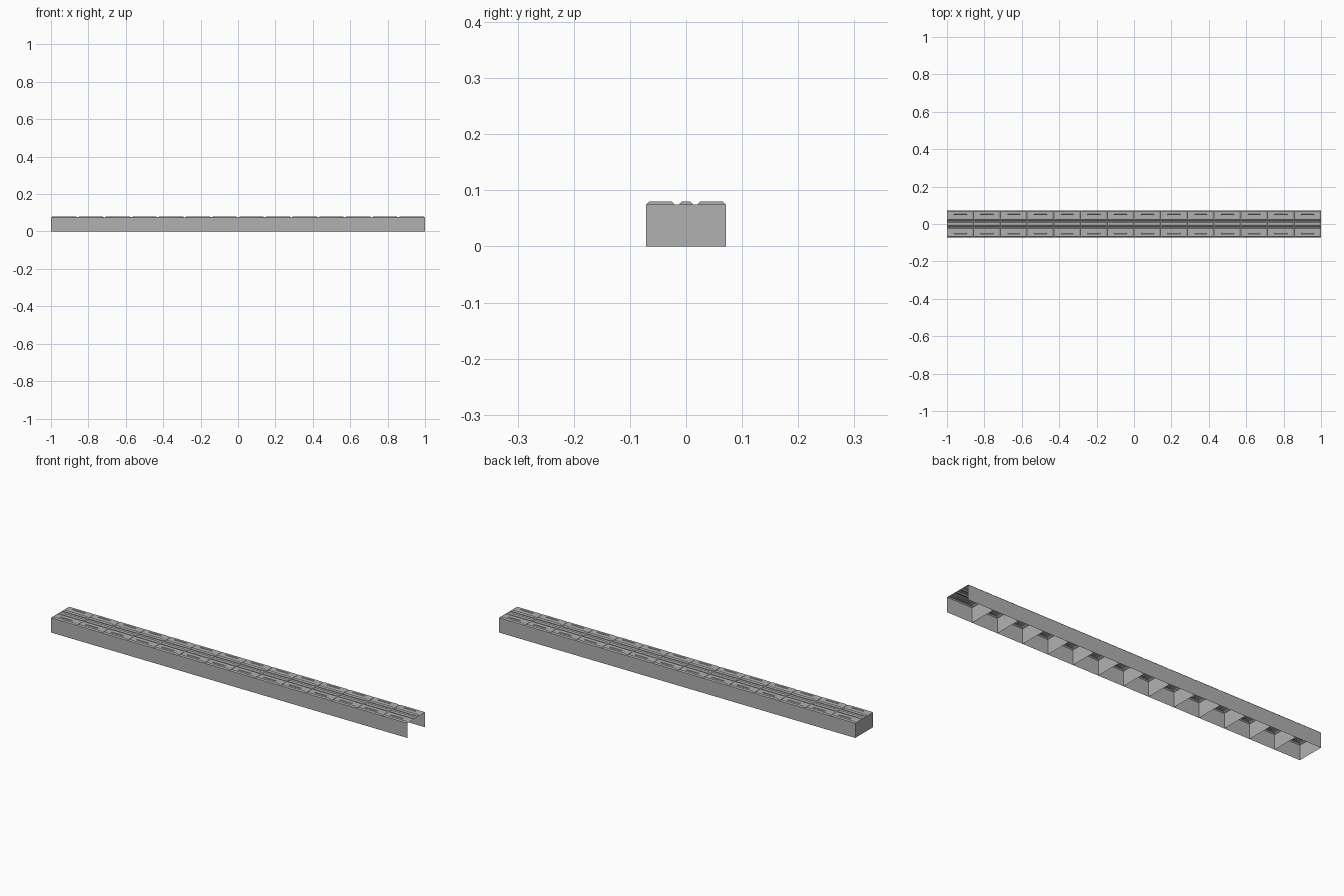
import bpy, bmesh

if "Cube" in bpy.data.objects:
    bpy.data.objects.remove(bpy.data.objects["Cube"])

N = 14
L = 2 / N           # length of one repeating cell
W = 0.071           # half width
Z0, Z1 = 0.075, 0.08
BX = 0.009          # bevel length at the cell ends

grey = bpy.data.materials.new("dark_grey")
grey.diffuse_color = (0.44, 0.44, 0.44, 1)
grey.use_nodes = True
grey.node_tree.nodes["Principled BSDF"].inputs["Base Color"].default_value = grey.diffuse_color


def rect(bm, x0, x1, y0, y1, z):
    return [bm.verts.new(p) for p in ((x0, y0, z), (x1, y0, z), (x1, y1, z), (x0, y1, z))]


def bridge(bm, a, b):
    for i in range(4):
        j = (i + 1) % 4
        bm.faces.new((a[i], a[j], b[j], b[i]))


def make(name, build):
    bm = bmesh.new()
    build(bm)
    me = bpy.data.meshes.new(name)
    bm.to_mesh(me)
    bm.free()
    me.materials.append(grey)
    ob = bpy.data.objects.new(name, me)
    bpy.context.collection.objects.link(ob)
    ob.location.x = -1
    arr = ob.modifiers.new("repeat", 'ARRAY')
    arr.count = N
    arr.use_relative_offset = False
    arr.use_constant_offset = True
    arr.constant_offset_displace = (L, 0, 0)
    return ob


# Open-bottomed channel: two side walls and a cross wall at each cell start
def channel(bm):
    for y, s in ((-W, 1), (W, -1)):
        pts = [(0, y, 0), (L, y, 0), (L, y, Z0), (0, y, Z0)]
        bm.faces.new([bm.verts.new(p) for p in pts[::s]])
    pts = [(0, W, 0), (0, -W, 0), (0, -W, Z0), (0, W, Z0)]
    bm.faces.new([bm.verts.new(p) for p in pts])


# Groove floors between the raised pads
def grooves(bm):
    for y0, y1 in ((-0.02, -0.0125), (0.0125, 0.02)):
        bm.faces.new(rect(bm, 0, L, y0, y1, Z0))


# Bevelled central rib
def rib(bm):
    a = rect(bm, 0, L, -0.0125, 0.0125, Z0)
    b = rect(bm, BX, L - BX, -0.0075, 0.0075, Z1)
    bridge(bm, a, b)
    bm.faces.new(b)


# Bevelled outer pads, each with a narrow sunken slot
def pads(bm):
    for s in (-1, 1):
        def ring(x, lo, hi, z):
            y0, y1 = sorted((s * lo, s * hi))
            return rect(bm, x, L - x, y0, y1, z)
        rings = [ring(0, 0.02, W, Z0), ring(BX, 0.025, W - 0.005, Z1),
                 ring(0.037, 0.047, 0.054, Z1), ring(0.039, 0.049, 0.052, Z0 + 0.001)]
        for a, b in zip(rings, rings[1:]):
            bridge(bm, a, b)
        bm.faces.new(rings[-1])


make("channel_walls", channel)
make("groove_floors", grooves)
make("center_rib", rib)
make("outer_pads", pads)
